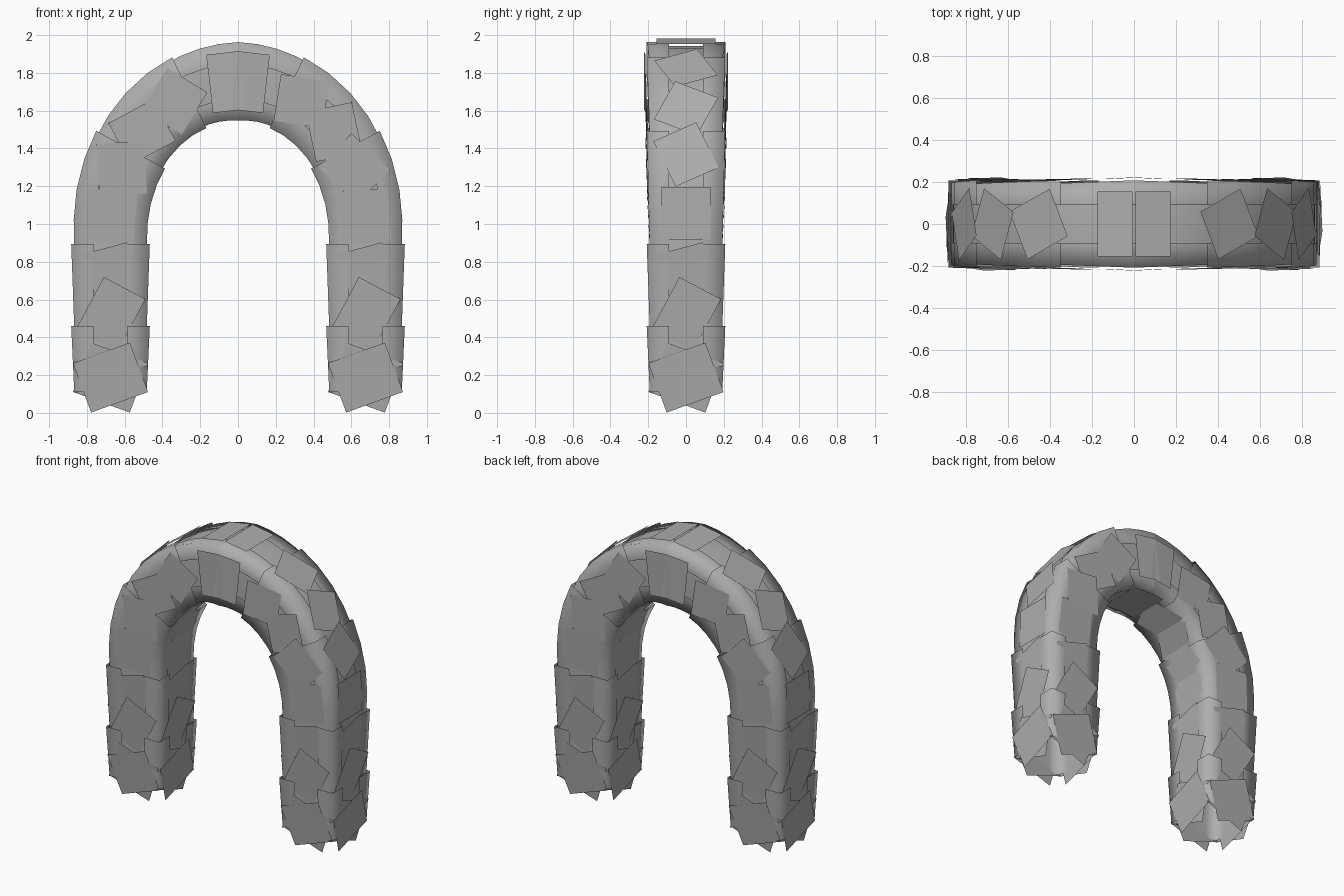
import bpy, bmesh, math
from mathutils import Vector, Matrix

if "Cube" in bpy.data.objects:
    bpy.data.objects.remove(bpy.data.objects["Cube"])

LEG, A, B = 0.97, 0.675, 0.785   # leg height, arch half axes
STEPS = 400

# arc length table of the quarter ellipse
table = [(0.0, 0.0)]
for i in range(1, STEPS + 1):
    t = math.pi / 2 * i / STEPS
    d = math.hypot(A * math.sin(t), B * math.cos(t)) * math.pi / 2 / STEPS
    table.append((table[-1][0] + d, t))
HALF = LEG + table[-1][0]
FLIP = Matrix.Rotation(math.pi, 3, 'Z')

grey = bpy.data.materials.new("dark_grey")
grey.diffuse_color = (0.42, 0.42, 0.42, 1)
grey.use_nodes = True
grey.node_tree.nodes["Principled BSDF"].inputs["Base Color"].default_value = grey.diffuse_color


def frame(s):
    """Point, tangent and outward normal on the right half of the arch path."""
    if s <= LEG:
        return Vector((A, 0, s)), Vector((0, 0, 1)), Vector((1, 0, 0))
    t = next((t for l, t in table if l >= s - LEG), math.pi / 2)
    p = Vector((A * math.cos(t), 0, LEG + B * math.sin(t)))
    tan = Vector((-A * math.sin(t), 0, B * math.cos(t))).normalized()
    return p, tan, Vector((tan.z, 0, -tan.x))


def grid_faces(bm, rows, closed=False):
    n = len(rows[0])
    for r0, r1 in zip(rows, rows[1:]):
        for k in range(n if closed else n - 1):
            j = (k + 1) % n
            bm.faces.new((r0[k], r0[j], r1[j], r1[k]))


def finish(bm, name, smooth, turn=True):
    if turn:  # second half by turning the first half round
        geom = bmesh.ops.duplicate(bm, geom=bm.verts[:] + bm.edges[:] + bm.faces[:])["geom"]
        bmesh.ops.rotate(bm, matrix=FLIP,
                         verts=[g for g in geom if isinstance(g, bmesh.types.BMVert)])
    me = bpy.data.meshes.new(name)
    bm.to_mesh(me)
    bm.free()
    for f in me.polygons:
        f.use_smooth = smooth
    me.materials.append(grey)
    bpy.context.collection.objects.link(bpy.data.objects.new(name, me))


# hedge core: open, rounded square tube swept along the arch
section = []
for q in range(4):
    for x, y in ((0.187, -0.10), (0.187, 0.10), (0.178, 0.178)):
        section.append(Matrix.Rotation(q * math.pi / 2, 2) @ Vector((x, y)))
half = [frame(0.11 + (HALF - 0.11) * i / 20) for i in range(21)]
path = half + [(FLIP @ p, -(FLIP @ t), FLIP @ n) for p, t, n in reversed(half[:-1])]
bm = bmesh.new()
grid_faces(bm, [[bm.verts.new(p + c.x * n + c.y * t.cross(n)) for c in section]
                for p, t, n in path], True)
bmesh.ops.recalc_face_normals(bm, faces=bm.faces)
finish(bm, "hedge_core", True, False)

# corner panels: smooth folded strips over the four corners, flaring to the top
bm = bmesh.new()
for s0, s1 in ((0.11, 0.46), (0.45, 0.895), (0.88, 1.41), (1.37, 1.85), (1.80, HALF)):
    for q in range(4):
        rot = Matrix.Rotation(q * math.pi / 2, 2)
        rows = []
        for i in range(5):
            p, t, n = frame(s0 + (s1 - s0) * i / 4)
            e = 0.192 + 0.016 * i / 4
            fold = [rot @ Vector(c) for c in ((e, 0.09), (e, e), (0.09, e))]
            rows.append([bm.verts.new(p + c.x * n + c.y * t.cross(n)) for c in fold])
        grid_faces(bm, rows)
finish(bm, "corner_panels", True)

# leaf cards: flat quads laid on the four faces
bm = bmesh.new()


def card(s, phi, roll, w, h, lift, lean=5):
    p, t, n = frame(s)
    d = math.cos(phi) * n + math.sin(phi) * t.cross(n)
    u = t.cross(d)
    v = (t + d * math.tan(math.radians(lean))).normalized()
    c, k = math.cos(math.radians(roll)), math.sin(math.radians(roll))
    u, v = c * u + k * v, c * v - k * u
    o = p + d * lift
    bm.faces.new([bm.verts.new(o + u * x * w / 2 + v * y * h / 2)
                  for x, y in ((-1, -1), (1, -1), (1, 1), (-1, 1))])


# rows: distance along path, roll, width, height, lift, lean
rows = [(0.187, -20, 0.32, 0.28, 0.192, 6), (0.187, 20, 0.32, 0.28, 0.20, 6),
        (0.52, -28, 0.25, 0.32, 0.205, 5), (0.73, 15, 0.26, 0.29, 0.198, 5),
        (1.04, 0, 0.26, 0.28, 0.20, 3), (1.30, 25, 0.25, 0.28, 0.208, 2),
        (1.52, -25, 0.25, 0.27, 0.208, 2), (1.76, 25, 0.25, 0.26, 0.212, 2),
        (2.05, 0, 0.31, 0.17, 0.218, 3)]
for s, roll, w, h, lift, lean in rows:
    for q in range(4):
        card(s, q * math.pi / 2, roll, w, h, lift, lean)
finish(bm, "leaf_cards", False)
